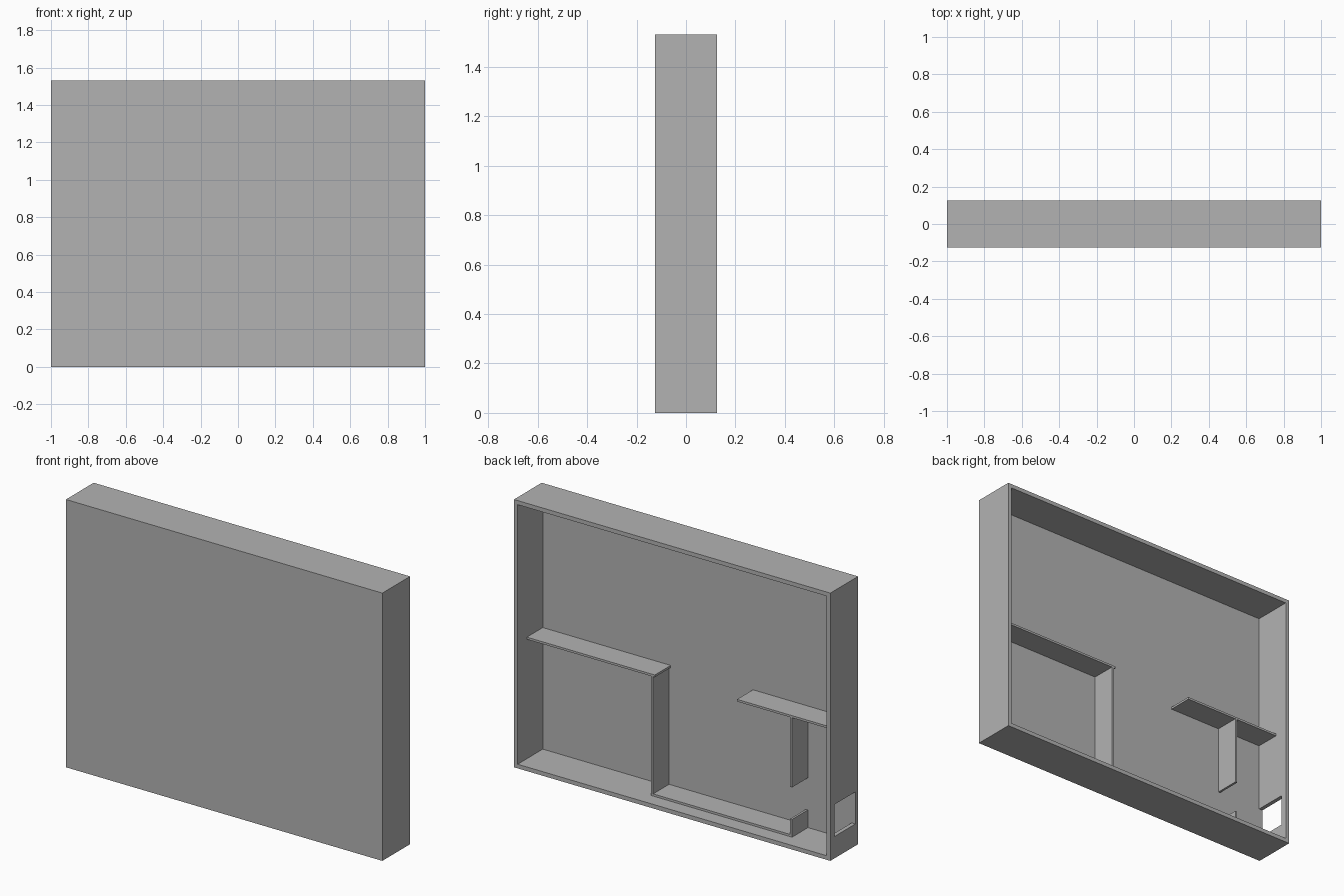
import bpy
import bmesh
from mathutils import Vector

default = bpy.data.objects.get("Cube")
if default:
    bpy.data.objects.remove(default, do_unlink=True)

# Single grey finish
grey = bpy.data.materials.new("plain_grey")
grey.use_nodes = True
colour = (0.45, 0.45, 0.45, 1)
grey.diffuse_color = colour
grey.node_tree.nodes["Principled BSDF"].inputs["Base Color"].default_value = colour


def box(name, xs, ys, zs):
    """Add a box spanning the given x, y and z ranges."""
    low, high = (Vector(c) for c in zip(xs, ys, zs))
    bm = bmesh.new()
    bmesh.ops.create_cube(bm, size=1)
    for v in bm.verts:
        v.co = (low + high) / 2 + v.co * (high - low)
    mesh = bpy.data.meshes.new(name)
    bm.to_mesh(mesh)
    bm.free()
    mesh.materials.append(grey)
    obj = bpy.data.objects.new(name, mesh)
    bpy.context.collection.objects.link(obj)
    return obj


def cut(target, cutter):
    """Subtract the cutter from the target and discard it."""
    cutter.hide_render = True
    mod = target.modifiers.new("cut", 'BOOLEAN')
    mod.operation = 'DIFFERENCE'
    mod.solver = 'EXACT'
    mod.object = cutter
    bpy.context.view_layer.objects.active = target
    bpy.ops.object.modifier_apply(modifier=mod.name)
    bpy.data.objects.remove(cutter, do_unlink=True)


HEIGHT, DEPTH, WALL, SHEET = 1.53, 0.125, 0.0235, 0.0125
INNER = 1 - WALL              # inside face of the side walls
PANEL = WALL - DEPTH          # inside face of the front panel
RIM = 0.042                   # back edge of all the partitions
SHELF = 0.718                 # top of both shelves
DOOR = (0.125, 0.308)         # height range of the openings

# Shallow casing, open at the back, with an opening in one side
casing = box("casing", (-1, 1), (-DEPTH, DEPTH), (0, HEIGHT))
cut(casing, box("cavity", (-INNER, INNER), (PANEL, 1), (WALL, HEIGHT - WALL)))
cut(casing, box("side_opening", (-1.1, -0.9), (PANEL + 0.001, 0.088), DOOR))

# Partitions standing on the inside of the front panel
partitions = {
    "left_shelf": ((0.168, INNER), (SHELF - SHEET, SHELF)),
    "left_upright": ((0.178, 0.192), (WALL, SHELF - SHEET)),
    "floor_slab": ((-0.70, 0.178), (WALL, WALL + SHEET)),
    "right_shelf": ((-INNER, -0.352), (SHELF - SHEET, SHELF)),
    "upper_divider": ((-0.70, -0.687), (DOOR[1], SHELF - SHEET)),
    "lower_divider": ((-0.70, -0.687), (WALL + SHEET, DOOR[0])),
}
for name, (xs, zs) in partitions.items():
    box(name, xs, (PANEL, RIM), zs)
